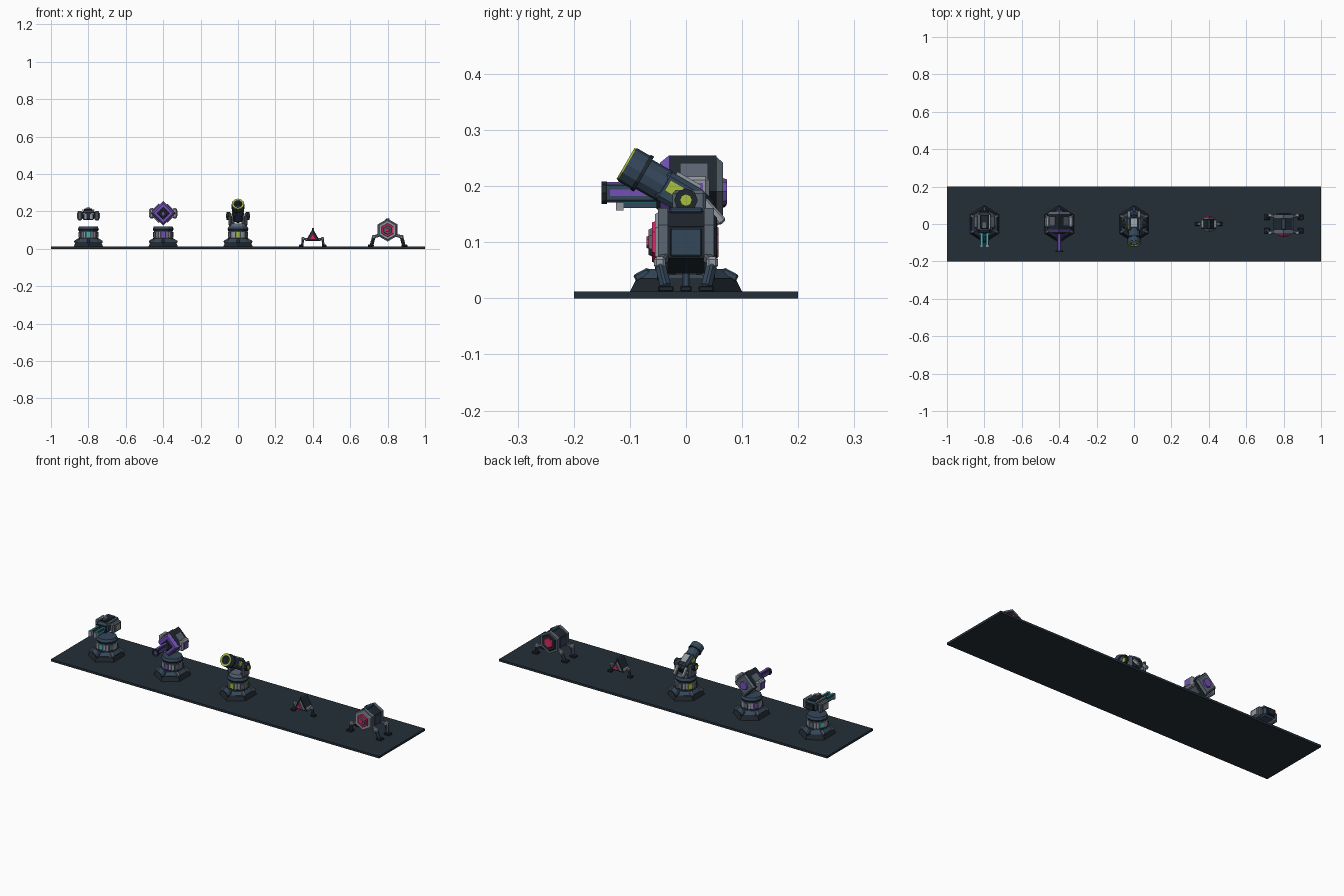
import bpy, bmesh, math
from mathutils import Vector, Matrix, Euler

if "Cube" in bpy.data.objects:
    bpy.data.objects.remove(bpy.data.objects["Cube"])


def material(name, hexcode):
    m = bpy.data.materials.new(name)
    ch = [int(hexcode[i:i + 2], 16) / 255 for i in (0, 2, 4)]
    m.diffuse_color = [c / 12.92 if c < 0.04 else ((c + 0.055) / 1.055) ** 2.4 for c in ch] + [1]
    m.use_nodes = True
    m.node_tree.nodes["Principled BSDF"].inputs["Base Color"].default_value = m.diffuse_color
    return m


PLATE = material("slate", "242f37")
DARK = material("charcoal", "20282f")
STEEL = material("blue_steel", "34475a")
GREY = material("mid_grey", "5c6672")
LIGHT = material("light_grey", "9298a2")
CYAN = material("cyan", "40b4b4")
PURPLE = material("purple", "7350b8")
LIME = material("lime", "a9c040")
RED = material("crimson", "d82a66")
FRONT = (90, 0, 0)      # turns the local z axis towards -y


def finish(bm, name, mat, loc, rot):
    r = Euler([math.radians(a) for a in rot]).to_matrix().to_4x4()
    bm.transform(Matrix.Translation(loc) @ r)
    bmesh.ops.recalc_face_normals(bm, faces=bm.faces)
    me = bpy.data.meshes.new(name)
    bm.to_mesh(me)
    bm.free()
    me.materials.append(mat)
    ob = bpy.data.objects.new(name, me)
    bpy.context.collection.objects.link(ob)
    return ob


def box(name, size, loc, mat, rot=(0, 0, 0), bevel=0.0):
    bm = bmesh.new()
    bmesh.ops.create_cube(bm, size=1)
    bmesh.ops.scale(bm, vec=size, verts=bm.verts)
    if bevel:
        bmesh.ops.bevel(bm, geom=bm.edges[:], offset=bevel, segments=1, affect='EDGES')
    return finish(bm, name, mat, loc, rot)


def prism(name, n, r1, r2, depth, loc, mat, rot=(0, 0, 0), sx=1.0):
    bm = bmesh.new()
    bmesh.ops.create_cone(bm, cap_ends=True, segments=n, radius1=r1, radius2=r2, depth=depth)
    bmesh.ops.scale(bm, vec=(sx, 1, 1), verts=bm.verts)
    return finish(bm, name, mat, loc, rot)


def tube(name, n, outer, inner, depth, loc, mat, rot):
    ob = prism(name, n, outer, outer, depth, loc, mat, rot)
    bm = bmesh.new()
    bm.from_mesh(ob.data)
    caps = sorted(bm.faces, key=lambda f: -len(f.verts))[:2]
    bmesh.ops.inset_individual(bm, faces=caps, thickness=(outer - inner) * math.cos(math.pi / n))
    bmesh.ops.bridge_loops(bm, edges=[e for f in caps for e in f.edges])
    bmesh.ops.delete(bm, geom=caps, context='FACES_ONLY')
    bmesh.ops.recalc_face_normals(bm, faces=bm.faces)
    bm.to_mesh(ob.data)
    bm.free()


def beam(name, a, b, width, mat):
    a, b = Vector(a), Vector(b)
    rot = (b - a).to_track_quat('Z', 'Y').to_euler()
    box(name, (width, width, (b - a).length), (a + b) / 2, mat,
        [math.degrees(v) for v in rot], width * 0.2)


# Display floor
box("floor_slab", (2, 0.4, 0.012), (0, 0, 0.006), PLATE)


def pedestal(x, accent):
    """Hexagonal foot, panelled drum and collar."""
    prism("foot_skirt", 6, 0.1, 0.088, 0.024, (x, 0, 0.024), DARK, sx=0.9)
    prism("foot_step", 6, 0.084, 0.066, 0.016, (x, 0, 0.044), STEEL, sx=0.92)
    prism("drum", 12, 0.05, 0.05, 0.05, (x, 0, 0.075), STEEL)
    prism("drum_lower_ring", 12, 0.056, 0.053, 0.009, (x, 0, 0.054), DARK)
    prism("collar", 12, 0.052, 0.056, 0.01, (x, 0, 0.1), DARK)
    prism("collar_top", 12, 0.056, 0.05, 0.014, (x, 0, 0.112), STEEL)
    for i in range(6):
        a = math.radians(60 * i - 90)
        c, s, deg = math.cos(a), math.sin(a), 60 * i - 90
        box("drum_panel", (0.007, 0.022, 0.028), (x + 0.05 * c, 0.05 * s, 0.075),
            accent if i % 2 == 0 else GREY, (0, 0, deg))
        for d in (-22, 22):
            b = a + math.radians(d)
            box("drum_rib", (0.007, 0.013, 0.03), (x + 0.05 * math.cos(b), 0.05 * math.sin(b), 0.075),
                LIGHT, (0, 0, deg + d))
        box("foot_clamp", (0.03, 0.016, 0.014), (x + 0.071 * c, 0.078 * s, 0.042),
            GREY if i % 3 else STEEL, (0, 28, deg), 0.003)


# Twin rail turret
X = -0.8
pedestal(X, CYAN)
box("rail_head", (0.07, 0.105, 0.05), (X, 0.008, 0.18), STEEL, bevel=0.01)
box("rail_head_roof", (0.046, 0.075, 0.014), (X, 0.012, 0.208), DARK, bevel=0.004)
box("rail_head_sight", (0.018, 0.03, 0.01), (X, -0.008, 0.217), GREY)
box("rail_head_back", (0.05, 0.016, 0.036), (X, 0.064, 0.18), DARK, bevel=0.004)
box("rail_head_front", (0.056, 0.012, 0.036), (X, -0.046, 0.176), DARK)
for s in (-1, 1):
    box("side_pod", (0.024, 0.07, 0.052), (X + s * 0.046, 0.012, 0.177), GREY, bevel=0.006)
    box("side_pod_plate", (0.008, 0.04, 0.03), (X + s * 0.058, 0.012, 0.177), LIGHT)
    box("roof_strip", (0.008, 0.08, 0.006), (X + s * 0.029, 0.012, 0.207), LIGHT)
    box("rail_barrel", (0.014, 0.085, 0.026), (X + s * 0.015, -0.082, 0.174), STEEL)
    box("rail_glow", (0.009, 0.08, 0.003), (X + s * 0.015, -0.08, 0.188), CYAN)
    box("rail_side_glow", (0.003, 0.07, 0.008), (X + s * 0.023, -0.08, 0.174), CYAN)
    box("rail_tip", (0.017, 0.014, 0.03), (X + s * 0.015, -0.118, 0.172), LIGHT)
    box("front_light", (0.014, 0.004, 0.008), (X + s * 0.022, -0.053, 0.187), CYAN)

# Diamond beam turret
X, Z = -0.4, 0.19
pedestal(X, PURPLE)
prism("diamond_body", 4, 0.065, 0.065, 0.085, (X, 0.012, Z), DARK, FRONT)
prism("diamond_front", 4, 0.065, 0.052, 0.016, (X, -0.038, Z), PURPLE, FRONT)
prism("diamond_face", 4, 0.034, 0.03, 0.01, (X, -0.048, Z), DARK, FRONT)
prism("diamond_back", 4, 0.052, 0.062, 0.012, (X, 0.06, Z), GREY, FRONT)
prism("rear_lens", 8, 0.022, 0.026, 0.012, (X, 0.067, Z), PURPLE, FRONT)
box("beam_barrel", (0.018, 0.1, 0.034), (X, -0.098, 0.188), STEEL, bevel=0.004)
box("beam_top_glow", (0.013, 0.088, 0.004), (X, -0.098, 0.205), PURPLE)
for s in (-1, 1):
    box("beam_side_glow", (0.003, 0.07, 0.012), (X + s * 0.009, -0.1, 0.188), PURPLE)
    box("side_armour", (0.026, 0.06, 0.055), (X + s * 0.062, 0.012, Z), LIGHT, bevel=0.007)
    box("side_armour_inset", (0.006, 0.036, 0.032), (X + s * 0.074, 0.012, Z), PURPLE)
    for t in (-1, 1):
        box("edge_armour", (0.04, 0.05, 0.008), (X + s * 0.035, 0.014, Z + t * 0.034),
            GREY, (0, s * t * 45, 0))
tube("beam_muzzle", 8, 0.02, 0.009, 0.01, (X, -0.146, 0.188), DARK, FRONT)
prism("beam_lens", 8, 0.009, 0.009, 0.004, (X, -0.147, 0.188), PURPLE, FRONT)

# Mortar turret, barrel raised thirty degrees
X = 0.0
pedestal(X, LIME)
TILT = (60, 0, 0)
AXIS = Vector((0, -math.sin(math.radians(60)), 0.5))
PIVOT = Vector((X, 0, 0.178))


def along(t, side=0.0, up=0.0):
    return PIVOT + AXIS * t + Vector((side, up * 0.5, up * 0.866))


prism("mortar_turntable", 12, 0.046, 0.04, 0.018, (X, 0, 0.126), GREY)
tube("mortar_barrel", 12, 0.03, 0.021, 0.07, along(0.08), STEEL, TILT)
prism("mortar_bore", 12, 0.022, 0.022, 0.004, along(0.075), DARK, TILT)
tube("muzzle_sleeve", 12, 0.034, 0.024, 0.03, along(0.106), STEEL, TILT)
tube("muzzle_band", 12, 0.036, 0.026, 0.007, along(0.09), DARK, TILT)
tube("muzzle_rim", 12, 0.032, 0.022, 0.005, along(0.122), LIME, TILT)
box("mortar_breech", (0.056, 0.056, 0.08), along(0.012), STEEL, TILT, 0.008)
box("breech_roof", (0.034, 0.01, 0.05), along(0.012, 0, 0.029), LIGHT, TILT)
prism("breech_cap", 8, 0.02, 0.026, 0.02, along(-0.037), DARK, TILT)
for s in (-1, 1):
    box("breech_glow", (0.004, 0.022, 0.028), along(0.026, s * 0.029, 0.004), LIME, TILT)
    box("cradle_arm", (0.016, 0.06, 0.07), (X + s * 0.042, 0.006, 0.158), GREY, bevel=0.006)
    box("cradle_foot", (0.018, 0.05, 0.022), (X + s * 0.038, 0.006, 0.132), STEEL)
    prism("pivot_disc", 8, 0.021, 0.021, 0.018, (X + s * 0.052, 0, 0.175), DARK, (0, 90, 0))
    prism("pivot_cap", 8, 0.011, 0.011, 0.006, (X + s * 0.061, 0, 0.175), LIME, (0, 90, 0))
    beam("recoil_piston", (X + s * 0.026, 0.03, 0.175), (X + s * 0.026, 0.066, 0.135), 0.016, LIGHT)


def leg(x, s, hip, knee, foot, w):
    """Thigh, knee, shin and foot pad; points are (out, y, z)."""
    h, k, f = [(x + s * p[0], p[1], p[2]) for p in (hip, knee, foot)]
    beam("thigh", h, k, w, GREY)
    box("knee", (w * 1.3, w * 1.3, w * 1.3), k, LIGHT, bevel=w * 0.3)
    beam("shin", k, f, w * 1.05, STEEL)
    box("foot_pad", (w * 2, w * 1.7, 0.01), (f[0] + s * 0.004, f[1], 0.017), DARK, bevel=0.002)


# Small walker with a triangular body
X = 0.4
prism("scout_body", 3, 0.044, 0.044, 0.055, (X, 0, 0.064), DARK, FRONT)
prism("scout_front", 3, 0.036, 0.026, 0.012, (X, -0.032, 0.063), GREY, FRONT)
prism("scout_eye", 3, 0.021, 0.017, 0.008, (X, -0.04, 0.062), RED, FRONT)
prism("scout_back", 3, 0.026, 0.036, 0.01, (X, 0.032, 0.063), GREY, FRONT)
prism("scout_tail_light", 3, 0.016, 0.018, 0.005, (X, 0.039, 0.062), RED, FRONT)
box("scout_ridge", (0.01, 0.05, 0.008), (X, 0, 0.107), STEEL)
for s in (-1, 1):
    box("scout_side_light", (0.004, 0.03, 0.012), (X + s * 0.021, 0, 0.066), RED, (0, -s * 30, 0))
    box("scout_hip", (0.018, 0.046, 0.016), (X + s * 0.034, 0, 0.05), LIGHT, bevel=0.004)
    leg(X, s, (0.034, 0, 0.05), (0.052, 0, 0.055), (0.057, 0, 0.018), 0.012)

# Large walker with a hexagonal body
X, Z = 0.8, 0.1
prism("walker_body", 6, 0.056, 0.056, 0.09, (X, 0, Z), DARK, FRONT)
for y in (-0.041, 0.041):
    prism("body_collar", 6, 0.061, 0.061, 0.017, (X, y, Z), GREY, FRONT)
prism("face_plate", 6, 0.054, 0.05, 0.006, (X, -0.052, Z), LIGHT, FRONT)
prism("face_ring", 6, 0.038, 0.035, 0.008, (X, -0.057, Z), RED, FRONT)
prism("face_core", 6, 0.026, 0.022, 0.008, (X, -0.063, Z), GREY, FRONT)
prism("face_eye", 6, 0.012, 0.01, 0.005, (X, -0.068, Z), RED, FRONT)
prism("back_plate", 6, 0.044, 0.05, 0.006, (X, 0.052, Z), DARK, FRONT)
prism("back_light", 6, 0.026, 0.03, 0.004, (X, 0.056, Z), RED, FRONT)
box("spine", (0.022, 0.06, 0.01), (X, 0, 0.157), STEEL, bevel=0.003)
for s in (-1, 1):
    box("flank_plate", (0.008, 0.056, 0.05), (X + s * 0.05, 0, Z), STEEL, bevel=0.002)
    box("flank_light", (0.006, 0.02, 0.008), (X + s * 0.038, 0, 0.127), RED, (0, s * 60, 0))
    box("shoulder_plate", (0.028, 0.056, 0.006), (X + s * 0.026, 0, 0.136), STEEL, (0, s * 30, 0))
    for t in (-1, 1):
        leg(X, s, (0.046, t * 0.038, 0.072), (0.074, t * 0.047, 0.064), (0.086, t * 0.036, 0.02), 0.016)
